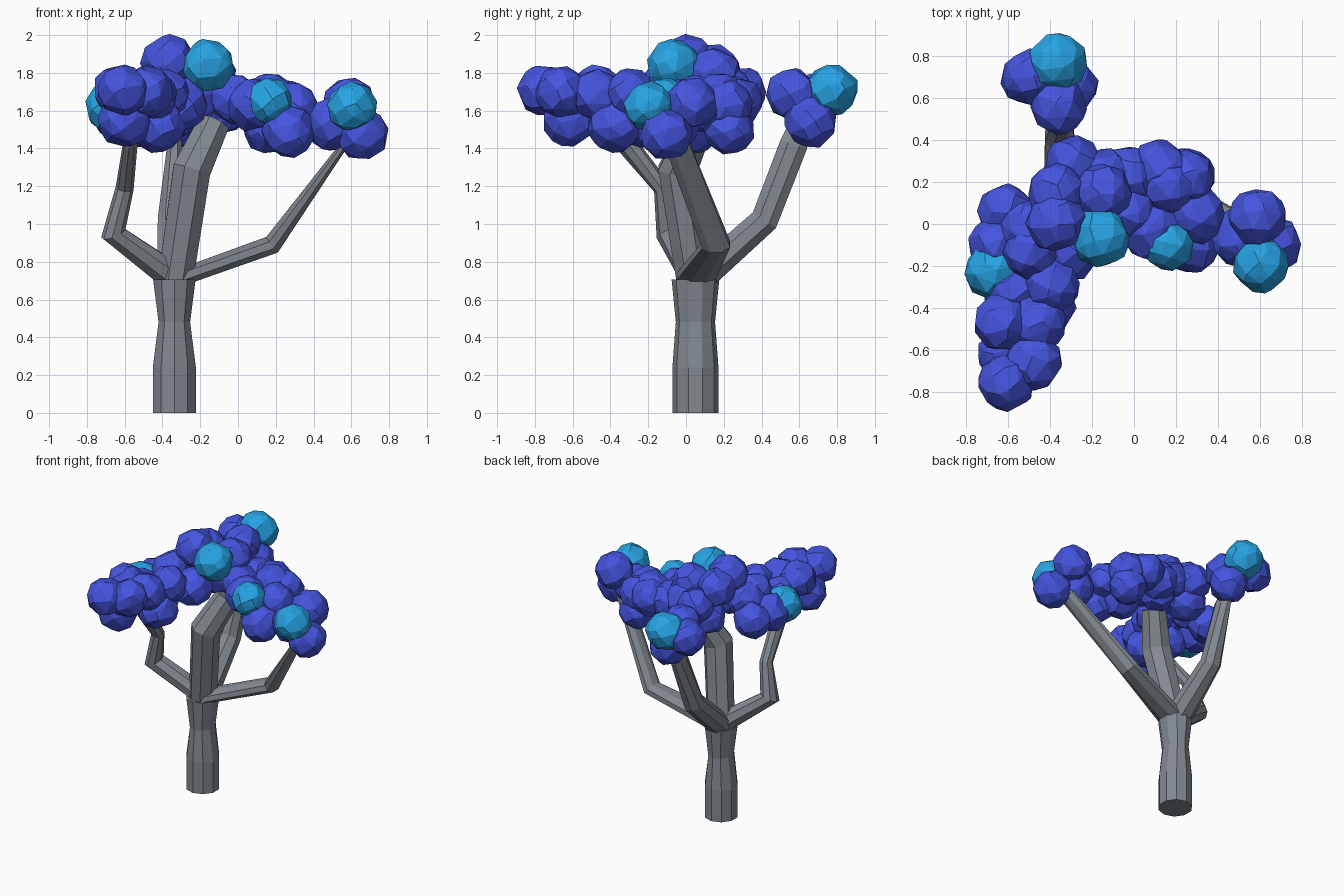
import bpy, bmesh, math, random
from mathutils import Vector

if "Cube" in bpy.data.objects:
    bpy.data.objects.remove(bpy.data.objects["Cube"])

random.seed(7)


def material(name, rgb):
    m = bpy.data.materials.new(name)
    m.diffuse_color = (*rgb, 1)
    m.use_nodes = True
    m.node_tree.nodes["Principled BSDF"].inputs["Base Color"].default_value = m.diffuse_color
    return m


BLUE = material("leaf_blue", (0.06, 0.09, 0.74))
CYAN = material("leaf_cyan", (0.02, 0.37, 0.78))
BARK = material("bark_grey", (0.22, 0.25, 0.28))


def finish(bm, name, mat):
    bmesh.ops.recalc_face_normals(bm, faces=bm.faces)
    me = bpy.data.meshes.new(name)
    bm.to_mesh(me)
    bm.free()
    ob = bpy.data.objects.new(name, me)
    bpy.context.collection.objects.link(ob)
    me.materials.append(mat)
    return ob


def tube(name, stations, sides, side):
    """Loft mitred elliptical rings; station = (x, y, z, side radius, thickness radius)."""
    pts = [Vector(s[:3]) for s in stations]
    bm = bmesh.new()
    rings = []
    for i, p in enumerate(pts):
        t = Vector()
        if i > 0:
            t += (p - pts[i - 1]).normalized()
        if i < len(pts) - 1:
            t += (pts[i + 1] - p).normalized()
        t.normalize()
        u = (side - t * side.dot(t)).normalized()
        v = u.cross(t)
        ring = []
        for k in range(sides):
            a = 2 * math.pi * (k + 0.5) / sides
            ring.append(bm.verts.new(p + u * math.cos(a) * stations[i][3]
                                     + v * math.sin(a) * stations[i][4]))
        rings.append(ring)
    for a, b in zip(rings, rings[1:]):
        for k in range(sides):
            j = (k + 1) % sides
            bm.faces.new((a[k], a[j], b[j], b[k]))
    bm.faces.new(rings[0])
    bm.faces.new(rings[-1])
    return finish(bm, name, BARK)


def leaf_clumps(name, centres, mat, radius=0.141):
    """Faceted rocky balls: convex hulls of jittered points on spheres."""
    bm = bmesh.new()
    n = 38
    for c in centres:
        r = radius * random.uniform(0.95, 1.05)
        spin = random.uniform(0, 6.28)
        verts = []
        for k in range(n):
            z = 1 - (2 * k + 1) / n
            a = k * 2.39996 + spin
            q = math.sqrt(1 - z * z)
            d = Vector((q * math.cos(a), q * math.sin(a), z))
            d += Vector([random.uniform(-0.16, 0.16) for _ in range(3)])
            verts.append(bm.verts.new(Vector(c) + d.normalized() * r * random.uniform(0.95, 1.02)))
        res = bmesh.ops.convex_hull(bm, input=verts)
        loose = [g for g in res["geom_interior"] if isinstance(g, bmesh.types.BMVert)]
        bmesh.ops.delete(bm, geom=loose, context='VERTS')
    return finish(bm, name, mat)


# Trunk
X, Y = Vector((1, 0, 0)), Vector((0, 1, 0))
tx, ty = -0.337, 0.05
tube("trunk", [(tx, ty, 0, 0.12, 0.122), (tx, ty, 0.24, 0.12, 0.122),
               (tx, ty, 0.48, 0.088, 0.104), (tx, ty, 0.705, 0.118, 0.126)], 10, X)

# Four branches
tube("middle_branch", [(tx, ty, 0.66, 0.1, 0.1), (-0.245, -0.045, 1.285, 0.11, 0.108),
                       (-0.13, 0.06, 1.53, 0.09, 0.09)], 8, Y)
tube("left_branch", [(-0.36, 0.04, 0.73, 0.085, 0.075), (-0.66, -0.085, 0.95, 0.066, 0.076),
                     (-0.6, -0.125, 1.19, 0.048, 0.048), (-0.57, -0.32, 1.43, 0.036, 0.06),
                     (-0.57, -0.42, 1.56, 0.03, 0.045)],
     8, Vector((1, -0.5, 0)).normalized())
tube("right_branch", [(-0.31, 0.05, 0.715, 0.11, 0.05), (0.18, 0.16, 0.89, 0.08, 0.055),
                      (0.57, -0.05, 1.43, 0.07, 0.022)], 8, Y)
tube("back_branch", [(-0.337, 0.08, 0.72, 0.1, 0.085), (-0.355, 0.415, 1.02, 0.075, 0.08),
                     (-0.335, 0.57, 1.42, 0.042, 0.08), (-0.36, 0.62, 1.56, 0.035, 0.06)], 8, X)

# Foliage
leaf_clumps("back_foliage", [(-0.50, 0.70, 1.67), (-0.31, 0.66, 1.54), (-0.36, 0.56, 1.69)], BLUE)
leaf_clumps("right_foliage", [(0.59, 0.03, 1.64), (0.66, -0.1, 1.475), (0.5, -0.06, 1.53)], BLUE)
leaf_clumps("middle_foliage", [
    (0.30, 0.04, 1.61), (0.17, 0.18, 1.67), (0.12, 0.27, 1.65), (0.25, 0.23, 1.50),
    (0.27, -0.1, 1.49), (0.09, -0.03, 1.63), (0.25, 0.22, 1.63), (0.16, 0.04, 1.51),
    (-0.03, 0.23, 1.65), (-0.02, 0.06, 1.66)], BLUE)
leaf_clumps("crown_foliage", [
    (-0.15, 0.15, 1.79), (-0.37, 0.01, 1.86), (-0.37, 0.15, 1.81), (-0.29, 0.29, 1.70),
    (-0.22, 0.1, 1.66), (-0.3, -0.13, 1.63), (-0.14, 0.23, 1.69), (-0.31, 0.2, 1.6),
    (-0.09, 0.15, 1.6)], BLUE)
leaf_clumps("left_foliage", [
    (-0.61, 0.06, 1.59), (-0.65, -0.1, 1.6), (-0.5, -0.02, 1.69), (-0.49, -0.13, 1.71),
    (-0.39, -0.29, 1.69), (-0.58, -0.33, 1.62), (-0.63, -0.47, 1.71), (-0.46, -0.47, 1.68),
    (-0.61, -0.755, 1.71), (-0.48, -0.66, 1.70), (-0.60, -0.62, 1.55), (-0.42, -0.38, 1.52),
    (-0.5, -0.22, 1.53)], BLUE)
leaf_clumps("accent_foliage", [
    (-0.365, 0.77, 1.71), (-0.16, -0.065, 1.84), (0.605, -0.195, 1.62),
    (-0.67, -0.225, 1.62)], CYAN)
leaf_clumps("small_accent_foliage", [(0.165, -0.1, 1.65)], CYAN, 0.122)
